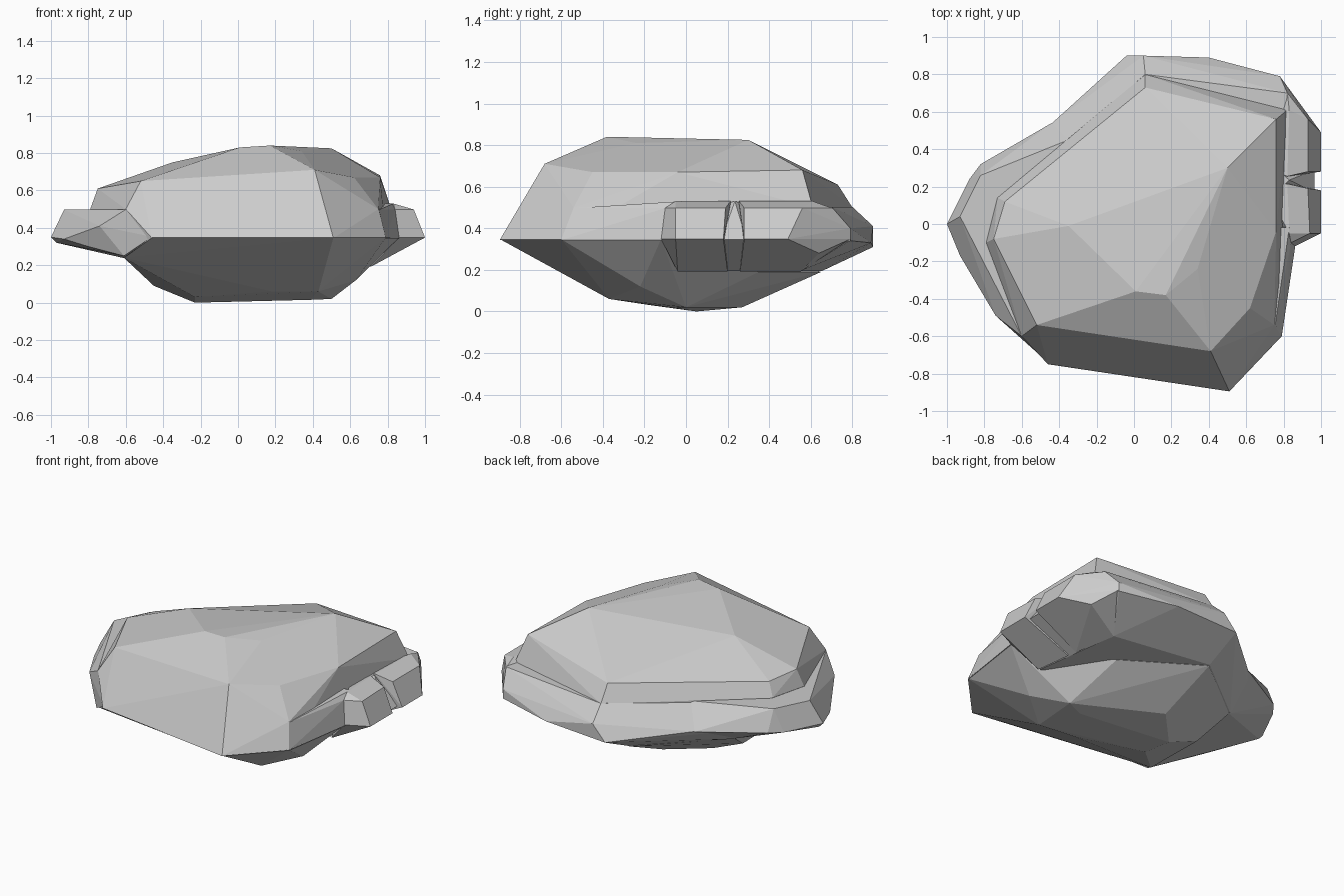
import bpy, bmesh
from math import radians


def ring(z, *xy):
    """Outline points sharing one height."""
    return [(x, y, z) for x, y in xy]


def hull(name, pts):
    """Faceted convex chunk of stone."""
    bm = bmesh.new()
    for p in pts:
        bm.verts.new(p)
    res = bmesh.ops.convex_hull(bm, input=bm.verts[:])
    junk = {v for v in res["geom_interior"] if isinstance(v, bmesh.types.BMVert)}
    bmesh.ops.delete(bm, geom=list(junk), context='VERTS')
    bmesh.ops.recalc_face_normals(bm, faces=bm.faces[:])
    me = bpy.data.meshes.new(name)
    bm.to_mesh(me)
    bm.free()
    ob = bpy.data.objects.new(name, me)
    bpy.context.collection.objects.link(ob)
    return ob


# Main upper mass with the bevelled crown
crown = [(.01, -.36, .83), (.17, -.38, .84), (.34, -.24, .81), (.5, .3, .825),
         (-.35, -.01, .75), (-.52, -.54, .65), (.41, -.68, .71), (.62, -.45, .67),
         (.76, -.04, .67), (.76, .56, .68), (.06, .73, .61), (-.75, -.08, .61),
         (-.69, .12, .59)]
shoulder = ring(.5, (.75, -.54), (.79, -.06), (.82, .61), (.06, .8), (-.35, .45),
                (-.73, .14), (-.79, -.1), (-.6, -.6))
foot = ring(.345, (-.46, -.75), (.51, -.895), (.79, -.6), (.81, -.12), (.82, .61),
            (.05, .8), (-.35, .45))
rock = hull("rock", crown + shoulder + foot + [(-.6, -.55, .25)])

# Tapering underside
belly = hull("belly",
             ring(.347, (-.46, -.75), (.51, -.894), (.79, -.6), (.86, -.12))
             + ring(.19, (.68, -.04), (.43, .35), (-.04, .65))
             + [(-.61, -.57, .24), (-.53, .25, .22), (-.45, .05, .09),
                (-.23, .05, 0), (-.02, .27, .02), (.5, 0, .02), (.38, -.05, .015),
                (.43, -.37, .06), (.18, -.34, .06), (-.23, -.17, .03), (-.3, .3, .3),
                (.63, -.22, .12)])

# Back overhang, with the right back corner
back = hull("back_ledge",
            [(.05, .9, .41), (-.04, .9, .31), (.4, .89, .33), (.78, .79, .4),
             (.78, .79, .34), (.06, .8, .503), (.82, .7, .503), (.8, .5, .503),
             (-.35, .45, .495), (-.44, .538, .352), (-.53, .26, .222),
             (-.6, .36, .33)]
            + ring(.195, (.7, -.04), (.62, .55), (-.04, .655), (.43, .33)))

# Right side: thin shoulder, then ledge blocks either side of the notch
lip = hull("right_lip",
           ring(.343, (.79, -.6), (.862, -.12), (.7, -.3), (.86, 0))
           + ring(.497, (.755, -.54), (.84, -.1), (.7, -.3))
           + [(.83, -.02, .53), (.74, -.02, .53)])
ledge_a = hull("right_ledge_front",
               ring(.348, (.86, -.12), (1, -.05), (1, .18), (.7, .2))
               + ring(.498, (.84, -.1), (.94, -.05), (.93, .19), (.7, .2))
               + [(.83, -.05, .53), (.82, .215, .53),
                  (.71, -.04, .192), (.68, .2, .192)])
ledge_b = hull("right_ledge_back",
               ring(.348, (1, .28), (1, .49), (.7, .3), (.78, .79))
               + ring(.498, (.93, .28), (.93, .56), (.82, .7), (.7, .3))
               + [(.82, .255, .53), (.83, .61, .53), (.87, .64, .28), (.78, .79, .4),
                  (.67, .26, .192), (.62, .55, .192)])
groove = hull("notch_floor",
              ring(.347, (.965, .17), (.965, .29), (.7, .1), (.7, .35))
              + [(.83, .235, .53), (.7, .1, .5), (.7, .35, .5),
                 (.67, .17, .194), (.66, .32, .194)])

# Left shelf
shelf = hull("left_shelf",
             [(-1, 0, .35), (-.93, -.17, .34), (-.74, -.49, .41), (-.6, -.6, .498),
              (-.46, -.74, .352), (-.61, -.6, .25), (-.93, .04, .497), (-.82, .26, .497),
              (-.82, .32, .36), (-.88, .24, .35), (-.44, .54, .35), (-.35, .45, .497),
              (-.8, -.35, .3), (-.97, 0, .32), (-.53, .25, .22), (-.3, .2, .3),
              (-.3, -.2, .45)])

# Fuse the chunks into one stone
for part in (belly, back, lip, ledge_a, ledge_b, groove, shelf):
    mod = rock.modifiers.new("fuse", 'BOOLEAN')
    mod.operation = 'UNION'
    mod.solver = 'EXACT'
    mod.object = part
    bpy.context.view_layer.objects.active = rock
    bpy.ops.object.modifier_apply(modifier=mod.name)
    bpy.data.objects.remove(part)

# Merge nearly coplanar triangles into broad facets
bm = bmesh.new()
bm.from_mesh(rock.data)
bmesh.ops.dissolve_limit(bm, angle_limit=radians(4), verts=bm.verts[:], edges=bm.edges[:])
bm.to_mesh(rock.data)
bm.free()
